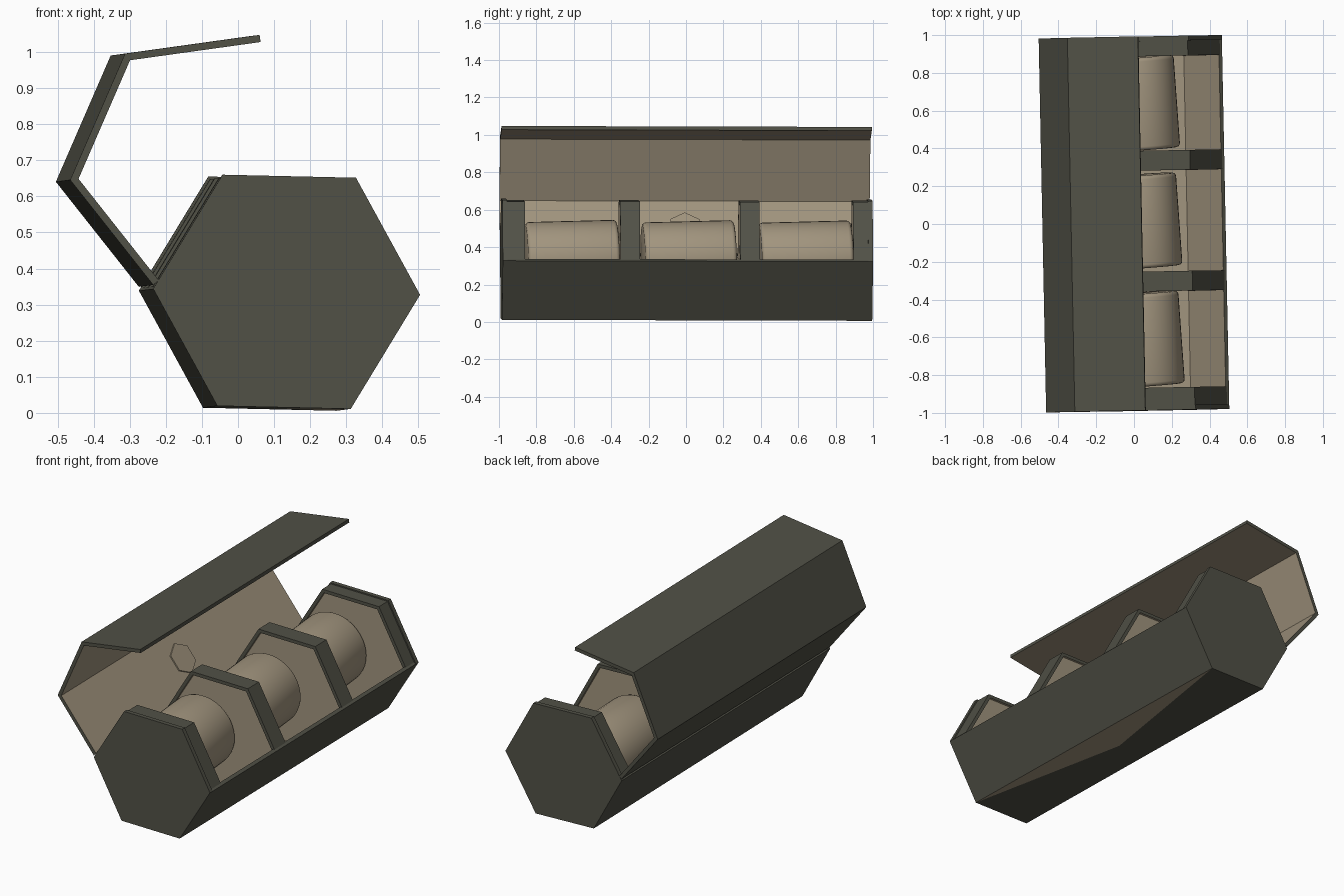
import bpy, bmesh, math
from mathutils import Matrix, Vector

if "Cube" in bpy.data.objects:
    bpy.data.objects.remove(bpy.data.objects["Cube"])


def material(name, rgb):
    m = bpy.data.materials.new(name)
    m.diffuse_color = (*rgb, 1)
    m.use_nodes = True
    m.node_tree.nodes["Principled BSDF"].inputs["Base Color"].default_value = m.diffuse_color
    return m


DARK = material("dark olive", (0.082, 0.082, 0.062))
TAN = material("warm tan", (0.36, 0.30, 0.21))

# The whole case sits very slightly turned on the ground
TURN = Matrix.Rotation(math.radians(1.15), 4, 'Z') @ Matrix.Rotation(math.radians(-0.15), 4, 'X')
CX, CZ, R, HALF = 0.115, 0.333, 0.37, 0.99
TILT = -1.3


def hexagon(r, cx=CX, cz=CZ):
    return [(cx + r * math.cos(math.radians(a * 60 + TILT)),
             cz + r * math.sin(math.radians(a * 60 + TILT))) for a in range(6)]


def prism(bm, pts, y0, y1):
    """Extrude an x-z outline along y; returns end faces and side faces."""
    a = [bm.verts.new((x, y0, z)) for x, z in pts]
    b = [bm.verts.new((x, y1, z)) for x, z in pts]
    n = len(pts)
    ends = [bm.faces.new(a), bm.faces.new(b)]
    sides = [bm.faces.new((a[i], a[(i + 1) % n], b[(i + 1) % n], b[i])) for i in range(n)]
    bmesh.ops.recalc_face_normals(bm, faces=bm.faces[:])
    return ends, sides


def finish(name, bm, smooth=False):
    bmesh.ops.transform(bm, matrix=TURN, verts=bm.verts[:])
    me = bpy.data.meshes.new(name)
    bm.to_mesh(me)
    bm.free()
    me.materials.append(DARK)
    me.materials.append(TAN)
    ob = bpy.data.objects.new(name, me)
    bpy.context.collection.objects.link(ob)
    if smooth:
        bpy.context.view_layer.objects.active = ob
        ob.select_set(True)
        bpy.ops.object.shade_smooth_by_angle(angle=math.radians(50))
        ob.select_set(False)
    return ob


def offset(pts, t):
    """Mitred copy of an open polyline, moved t to its left."""
    v = [Vector(p) for p in pts]
    normals = []
    for p, q in zip(v, v[1:]):
        d = (q - p).normalized()
        normals.append(Vector((-d.y, d.x)))
    out = []
    for i, p in enumerate(v):
        n0, n1 = normals[max(i - 1, 0)], normals[min(i, len(normals) - 1)]
        m = (n0 + n1).normalized()
        out.append(tuple(p + m * (t / m.dot(n0))))
    return out


def shell(name, outer, thickness):
    """Three folded panels: dark outside, tan lining inside."""
    bm = bmesh.new()
    inner = offset(outer, thickness)
    n = len(outer)
    _, sides = prism(bm, outer + inner[::-1], -HALF, HALF)
    for f in sides[n:2 * n - 1]:
        f.material_index = 1
    return bm, sides


# Lower half of the case, with the bare wedge on its underside
h = hexagon(R)
bm, sides = shell("case_body", [h[3], h[4], h[5], h[0]], 0.02)
wedge = bmesh.ops.poke(bm, faces=[sides[1]])["faces"]
max(wedge, key=lambda f: f.calc_center_median().x).material_index = 1
finish("case_body", bm)

# Open lid hinged on the left corner
lid = [(0.04, 1.045), (-0.333, 0.993), (-0.485, 0.643), (-0.255, 0.352)]
bm, _ = shell("lid", lid, 0.02)
finish("lid", bm)

# Hexagonal badge on the lid lining
bm = bmesh.new()
bmesh.ops.create_cone(bm, cap_ends=True, segments=6, radius1=0.09, radius2=0.09, depth=0.009)
slope = Vector((lid[3][0] - lid[2][0], 0, lid[3][1] - lid[2][1])).normalized()
normal = Vector((-slope.z, 0, slope.x))
mid = Vector(((lid[2][0] + lid[3][0]) / 2, 0, (lid[2][1] + lid[3][1]) / 2))
place = Matrix.Translation(mid + normal * 0.023) @ normal.to_track_quat('Z', 'Y').to_matrix().to_4x4()
bmesh.ops.transform(bm, matrix=place, verts=bm.verts[:])
for f in bm.faces:
    f.material_index = 1
finish("lid_badge", bm)

# End walls: thin outer plate
for name, y0, y1 in (("front_wall", -HALF, -0.965), ("back_wall", 0.965, HALF)):
    bm = bmesh.new()
    prism(bm, hexagon(R), y0, y1)
    finish(name, bm)

# Dividers: dark rim with recessed tan faces
for name, y0, y1 in (("front_divider", -0.966, -0.87), ("middle_divider_a", -0.36, -0.255),
                     ("middle_divider_b", 0.28, 0.385), ("back_divider", 0.885, 0.966)):
    bm = bmesh.new()
    ends, _ = prism(bm, hexagon(0.362), y0, y1)
    bmesh.ops.inset_individual(bm, faces=ends, thickness=0.022)
    for f in ends:
        f.material_index = 1
    bmesh.ops.inset_individual(bm, faces=ends, thickness=0.002, depth=-0.01)
    finish(name, bm)

# Rounded canisters between the dividers
for i, y in enumerate((-0.613, 0.013, 0.637)):
    bm = bmesh.new()
    bmesh.ops.create_cone(bm, cap_ends=True, segments=40, radius1=0.205, radius2=0.205, depth=0.49)
    rims = [e for e in bm.edges if any(len(f.verts) > 4 for f in e.link_faces)]
    bmesh.ops.bevel(bm, geom=rims, offset=0.02, segments=3, profile=0.5, affect='EDGES')
    place = (Matrix.Translation((0.035, y, 0.333)) @ Matrix.Rotation(math.radians(3), 4, 'Z')
             @ Matrix.Rotation(math.radians(-88.4), 4, 'X'))
    bmesh.ops.transform(bm, matrix=place, verts=bm.verts[:])
    for f in bm.faces:
        f.material_index = 1
    finish(f"canister_{i + 1}", bm, smooth=True)
